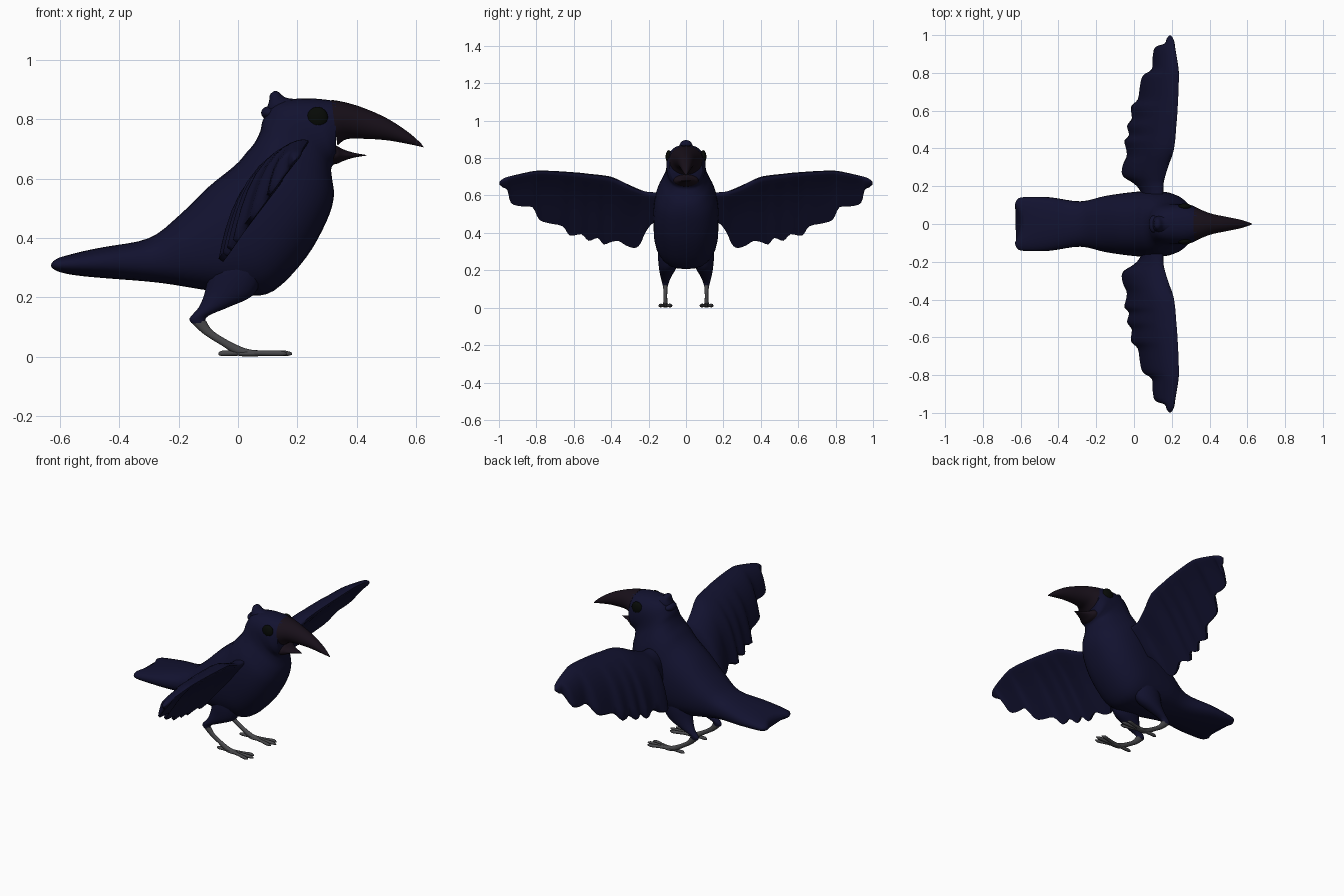
import bpy, bmesh, math
from mathutils import Vector


def material(name, rgb):
    m = bpy.data.materials.new(name)
    m.diffuse_color = (*rgb, 1)
    return m


NAVY = material("navy_feathers", (0.006, 0.006, 0.029))
DARK = material("dark_horn", (0.009, 0.005, 0.010))
BLACK = material("eye_black", (0.002, 0.003, 0.002))
GREY = material("leg_grey", (0.065, 0.065, 0.07))


def resample(rows, steps):
    """Catmull-Rom interpolation of parameter rows."""
    out = []
    for i in range(len(rows) - 1):
        a, b, c, d = (rows[max(i - 1, 0)], rows[i], rows[i + 1], rows[min(i + 2, len(rows) - 1)])
        for s in range(steps):
            t = s / steps
            out.append([0.5 * (2 * q + (r - p) * t + (2 * p - 5 * q + 4 * r - u) * t * t
                               + (3 * q - p - 3 * r + u) * t ** 3)
                        for p, q, r, u in zip(a, b, c, d)])
    out.append(list(rows[-1]))
    return out


def finish(name, bm, mat, mirror, angle=60):
    bmesh.ops.recalc_face_normals(bm, faces=bm.faces)
    me = bpy.data.meshes.new(name)
    bm.to_mesh(me)
    bm.free()
    me.materials.append(mat)
    ob = bpy.data.objects.new(name, me)
    bpy.context.collection.objects.link(ob)
    if mirror:
        mod = ob.modifiers.new("mirror", 'MIRROR')
        mod.use_axis = (False, True, False)
        mod.use_mirror_merge = False
    bpy.ops.object.select_all(action='DESELECT')
    ob.select_set(True)
    bpy.context.view_layer.objects.active = ob
    bpy.ops.object.shade_smooth_by_angle(angle=math.radians(angle))
    return ob


def skin(name, rings, mat, mirror=False):
    """Bridge closed rings of points and cap both ends."""
    bm = bmesh.new()
    loops = [[bm.verts.new(p) for p in ring] for ring in rings]
    n = len(loops[0])
    for a, b in zip(loops, loops[1:]):
        for i in range(n):
            j = (i + 1) % n
            bm.faces.new((a[i], a[j], b[j], b[i]))
    bm.faces.new(loops[0])
    bm.faces.new(loops[-1])
    return finish(name, bm, mat, mirror)


def loft(name, rows, mat, mirror=False, n=28, steps=4, power=1.0):
    """Rows: top x, top z, bottom x, bottom z, half width, centre y."""
    def soft(v):
        return math.copysign(abs(v) ** power, v)
    rings = []
    for tx, tz, bx, bz, w, y in resample(rows, steps):
        mid, half = Vector((tx + bx, 2 * y, tz + bz)) / 2, Vector((tx - bx, 0, tz - bz)) / 2
        rings.append([mid + half * soft(math.cos(a)) + Vector((0, w * soft(math.sin(a)), 0))
                      for a in (2 * math.pi * k / n for k in range(n))])
    return skin(name, rings, mat, mirror)


def ellipsoid(name, loc, size, mat, mirror=False):
    bm = bmesh.new()
    bmesh.ops.create_uvsphere(bm, u_segments=24, v_segments=14, radius=1)
    for v in bm.verts:
        v.co = Vector([l + c * s for l, c, s in zip(loc, v.co, size)])
    return finish(name, bm, mat, mirror)


# Tail, body and head in one loft
body = loft("body", [
    (-.632, .313, -.632, .300, .095, 0), (-.62, .332, -.62, .287, .128, 0),
    (-.585, .345, -.585, .277, .142, 0),
    (-.45, .37, -.45, .265, .142, 0), (-.30, .40, -.27, .25, .12, 0),
    (-.20, .475, -.11, .225, .148, 0), (-.10, .572, .02, .207, .165, 0),
    (-.01, .645, .12, .222, .174, 0), (.03, .69, .23, .335, .174, 0),
    (.055, .72, .30, .46, .160, 0), (.075, .76, .323, .54, .132, 0),
    (.085, .80, .317, .60, .112, 0), (.12, .85, .314, .63, .105, 0),
    (.18, .868, .318, .643, .105, 0), (.26, .870, .324, .65, .103, 0),
    (.33, .862, .330, .66, .088, 0)], NAVY, power=.84)
# Shallow hollow in the middle of the tail end
for v in body.data.vertices:
    fade = min(1, max(0, (-.50 - v.co.x) / .12))
    v.co.x += .03 * fade * max(0, 1 - (v.co.y / .10) ** 2)

# Crest tufts on the back of the head
loft("crest_top", [
    (.20, .868, .17, .82, .04, 0), (.16, .874, .10, .82, .042, 0),
    (.138, .892, .105, .862, .030, 0), (.125, .896, .107, .880, .018, 0),
    (.118, .893, .110, .887, .006, 0)], NAVY, n=16)
ellipsoid("crest_back", (.104, 0, .822), (.026, .045, .022), NAVY)

# Open beak
loft("upper_beak", [
    (.315, .866, .335, .712, .090, 0), (.36, .858, .365, .733, .072, 0),
    (.42, .840, .42, .735, .052, 0), (.50, .805, .50, .730, .036, 0),
    (.57, .760, .57, .718, .021, 0), (.612, .724, .612, .709, .007, 0),
    (.625, .708, .625, .706, .001, 0)], DARK)
loft("lower_beak", [
    (.29, .72, .292, .645, .070, 0), (.33, .712, .332, .650, .066, 0),
    (.355, .699, .355, .660, .046, 0), (.39, .688, .39, .671, .025, 0),
    (.433, .680, .433, .678, .002, 0)], DARK)

# Eyes
ellipsoid("eyes", (.268, .092, .807), (.035, .017, .035), BLACK, True)

# Wings: arched teardrop sections along y, in a leaning plane x = 0.73 z - 0.30
# rows: y, leading edge z, trailing edge z, half thickness
wing_rows = [
    (.08, .61, .48, .025), (.17, .612, .46, .027), (.215, .616, .41, .030),
    (.245, .626, .345, .034), (.275, .638, .325, .037), (.32, .658, .338, .039),
    (.36, .678, .362, .039), (.40, .694, .357, .038), (.44, .702, .344, .037),
    (.472, .706, .378, .036), (.52, .711, .363, .035), (.56, .716, .398, .034),
    (.62, .721, .39, .032), (.66, .724, .44, .030), (.73, .728, .455, .028),
    (.785, .729, .475, .026), (.82, .726, .540, .024), (.88, .714, .545, .021),
    (.935, .701, .562, .019), (.955, .695, .630, .017), (.98, .685, .645, .013),
    (.998, .670, .660, .005)]
chord = [0, .02, .06, .12, .2, .3, .45, .6, .75, .88, 1]
back = Vector((-.81, 0, .59))
rings = []
for y, lead, trail, thick in resample(wing_rows, 3):
    def wing_point(u, side):
        z = lead + (trail - lead) * u
        h = thick * (2.6 * math.sqrt(u) * (1 - u) + .25 * u)
        camber = .045 * math.sin(math.pi * u ** .75) * (lead - trail) / .35
        return Vector((.73 * z - .295, y, z)) + back * (camber + side * h)
    rings.append([wing_point(u, 1) for u in chord] + [wing_point(u, -1) for u in chord[:0:-1]])
skin("wings", rings, NAVY, True)

# Feathered thighs, growing out of the flanks
loft("thighs", [
    (-.09, .40, .13, .36, .050, .085), (-.10, .30, .09, .28, .057, .092),
    (-.11, .225, .05, .207, .047, .098),
    (-.13, .17, -.03, .168, .030, .107), (-.163, .13, -.10, .138, .018, .11),
    (-.155, .112, -.112, .115, .013, .11)], NAVY, True, n=16)

# Bare shanks
loft("shanks", [
    (-.108, .122, -.158, .115, .013, .11), (-.085, .088, -.115, .076, .010, .11),
    (-.03, .053, -.055, .038, .010, .11), (.02, .030, -.005, .008, .013, .11),
    (.055, .022, .055, .005, .016, .11)], GREY, True, n=12)

# Toes: three forward, one back
for name, x0, x1, y1 in (("middle_toes", .01, .182, .11), ("outer_toes", .01, .165, .138),
                         ("inner_toes", .01, .165, .082), ("back_toes", .03, -.066, .11)):
    xm = (x0 + x1) / 2
    loft(name, [
        (x0, .024, x0, .004, .010, .11), (xm, .021, xm, .003, .009, (.11 + y1) / 2),
        (x0 + (x1 - x0) * .85, .021, x0 + (x1 - x0) * .85, .002, .009, y1),
        (x1, .014, x1, .006, .002, y1)], GREY, True, n=10)

# Sole pads
ellipsoid("foot_pads", (.04, .11, .010), (.05, .018, .010), GREY, True)
